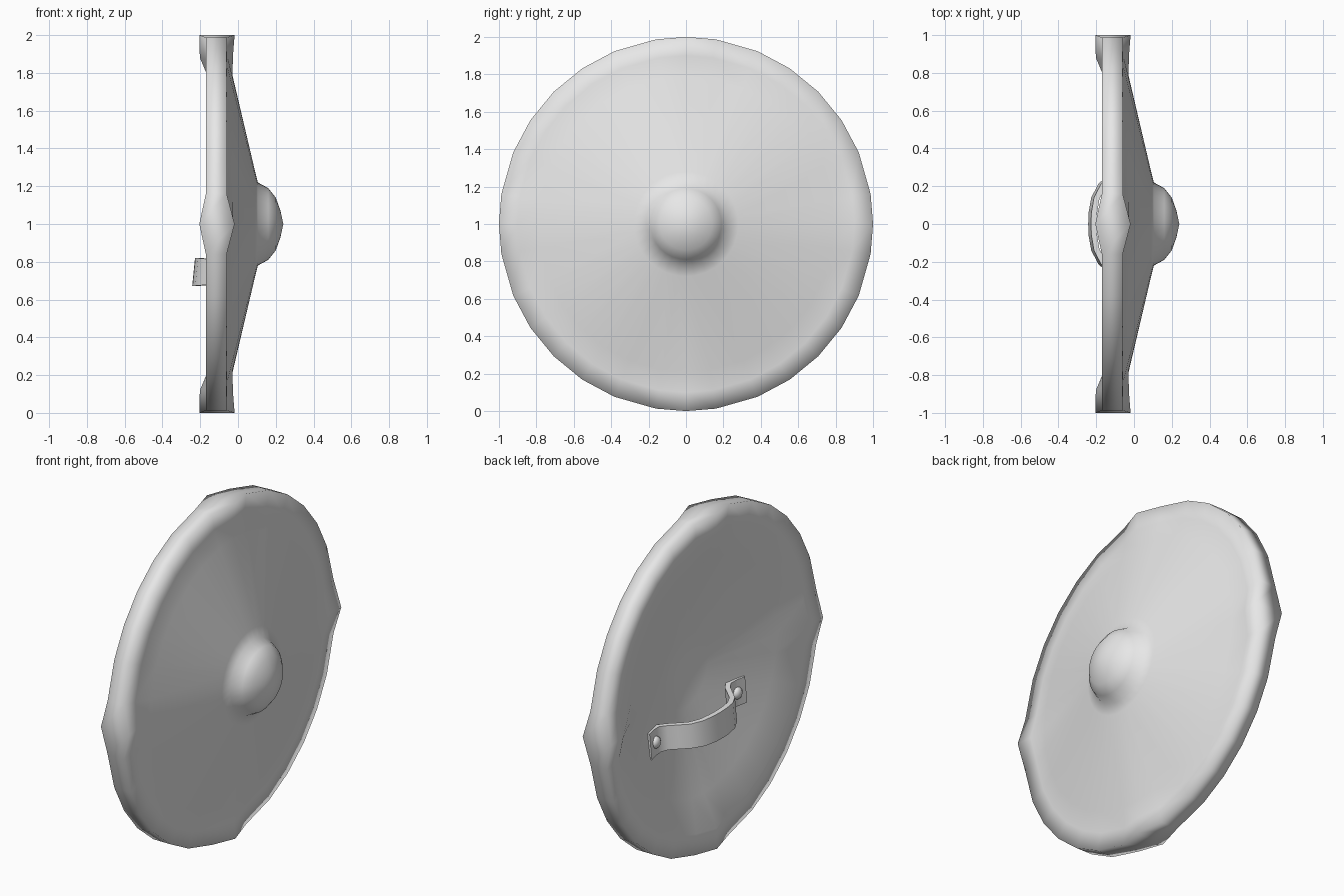
import bpy, bmesh
from math import sin, cos, radians
from mathutils import Vector, Matrix

cube = bpy.data.objects.get("Cube")
if cube:
    bpy.data.objects.remove(cube, do_unlink=True)

grey = bpy.data.materials.new("plain_grey")
grey.use_nodes = True
GREY = (0.8, 0.8, 0.8, 1)
grey.diffuse_color = GREY
grey.node_tree.nodes["Principled BSDF"].inputs["Base Color"].default_value = GREY


def finish(name, bm, sharp=180):
    """Turn a bmesh into a smooth-shaded object."""
    bmesh.ops.recalc_face_normals(bm, faces=bm.faces)
    mesh = bpy.data.meshes.new(name)
    bm.to_mesh(mesh)
    bm.free()
    mesh.materials.append(grey)
    for p in mesh.polygons:
        p.use_smooth = True
    if sharp < 180:
        mesh.set_sharp_from_angle(angle=radians(sharp))
    obj = bpy.data.objects.new(name, mesh)
    bpy.context.collection.objects.link(obj)
    return obj


# Shield disc: profile of (radius, x, x at the four cardinal points), front to back.
# A dished cone with a flat rim, thickened at the cardinal points.
FRONT_TIP, BACK_TIP = 0.24, 0.045
PROFILE = [
    (0.07, 0.225, 0.225), (0.14, 0.20, 0.20), (0.19, 0.16, 0.16), (0.22, 0.105, 0.105),
    (0.28, 0.09, 0.09), (0.79, -0.03, -0.03), (0.9, -0.056, -0.026), (1.0, -0.06, -0.018),
    (1.0, -0.17, -0.205), (0.88, -0.167, -0.202), (0.69, -0.117, -0.117),
    (0.22, 0.008, 0.008),
]
QUARTER = (0, 9.2, 22.5, 33.7, 45, 56.3, 67.5, 80.8)
angles = [radians(q * 90 + a) for q in range(4) for a in QUARTER]

bm = bmesh.new()
rings = []
for r, x, x_card in PROFILE:
    rings.append([bm.verts.new((x if i % 8 else x_card, r * cos(a), 1 + r * sin(a)))
                  for i, a in enumerate(angles)])
n = len(angles)
for a, b in zip(rings, rings[1:]):
    for i in range(n):
        j = (i + 1) % n
        bm.faces.new((a[i], a[j], b[j], b[i]))
for ring, tip in ((rings[0], FRONT_TIP), (rings[-1], BACK_TIP)):
    pole = bm.verts.new((tip, 0, 1))
    for i in range(n):
        bm.faces.new((ring[i], ring[(i + 1) % n], pole))
finish("shield_disc", bm)

# Hand strap: half path of (y, x, half width), mirrored, following the dished back
HALF = [(0.45, -0.082, 0.075), (0.39, -0.07, 0.075), (0.34, -0.066, 0.073), (0.3, -0.09, 0.07),
        (0.26, -0.132, 0.07), (0.21, -0.183, 0.07), (0.14, -0.219, 0.073), (0.06, -0.233, 0.075)]
path = HALF + [(0, -0.235, 0.075)] + [(-y, x, w) for y, x, w in reversed(HALF)]
STRAP_Z, TILT, THICK = 0.746, 0.1, 0.03
bm = bmesh.new()
sections = []
for i, (y, x, w) in enumerate(path):
    before, after = path[max(i - 1, 0)], path[min(i + 1, len(path) - 1)]
    along = Vector((after[1] - before[1], after[0] - before[0], 0)).normalized()
    inward = Vector((-along.y, along.x, 0)) * THICK     # towards the disc
    inward *= 1 if inward.x > 0 else -1
    outer = [Vector((x + TILT * dz, y, STRAP_Z + dz)) for dz in (-w, w)]
    sections.append([bm.verts.new(p) for p in
                     (outer[0], outer[1], outer[1] + inward, outer[0] + inward)])
for a, b in zip(sections, sections[1:]):
    for k in range(4):
        m = (k + 1) % 4
        bm.faces.new((a[k], a[m], b[m], b[k]))
bm.faces.new(sections[0])
bm.faces.new(sections[-1])
finish("hand_strap", bm, 60)

# Rivets holding both strap ends
for side, label in ((1, "back"), (-1, "front")):
    bm = bmesh.new()
    bmesh.ops.create_uvsphere(bm, u_segments=12, v_segments=8, radius=0.035)
    bmesh.ops.transform(bm, verts=bm.verts,
                        matrix=Matrix.Translation((-0.07, side * 0.385, STRAP_Z))
                        @ Matrix.Diagonal((0.7, 1, 1, 1)))
    finish("rivet_" + label, bm)
